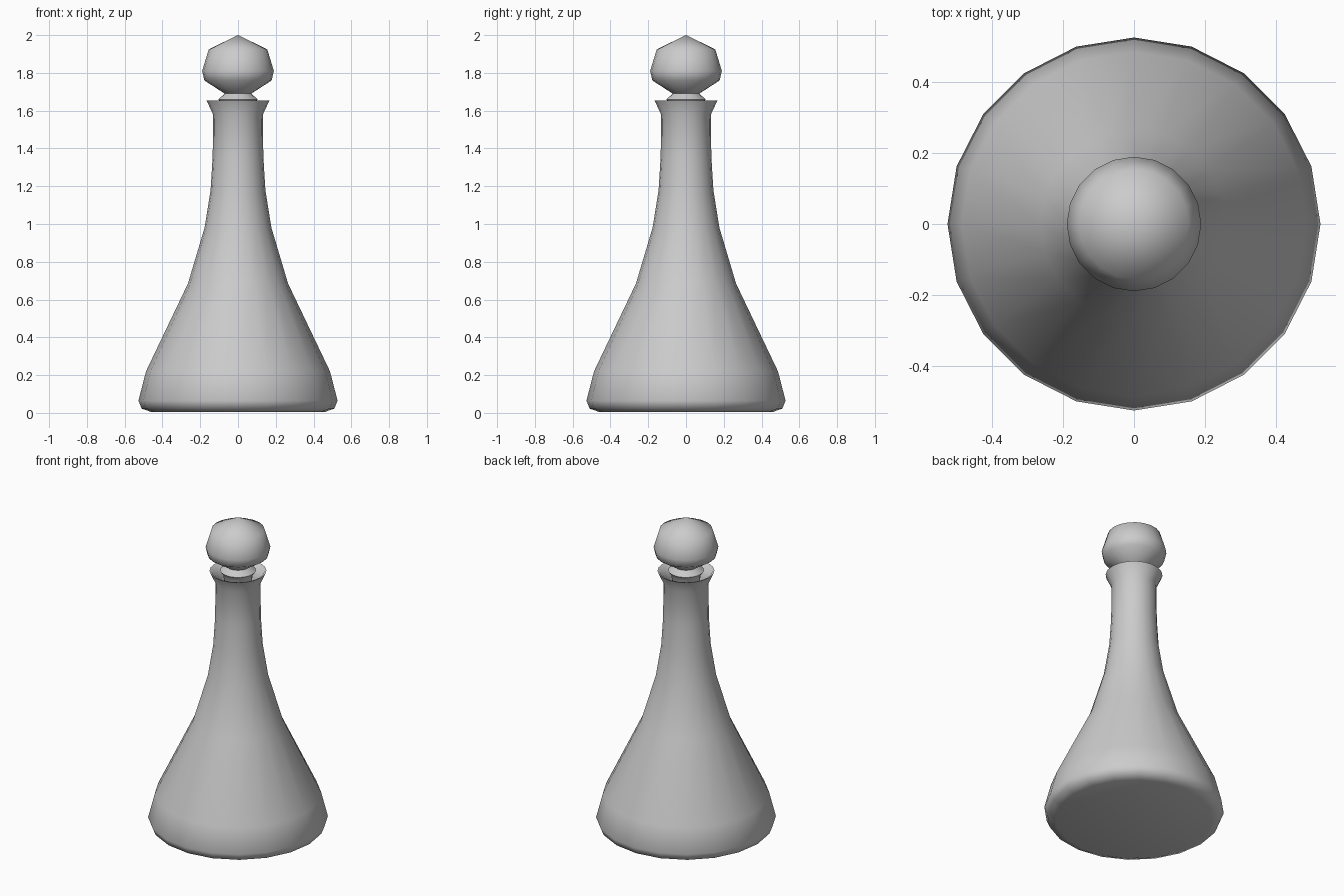
import bpy, bmesh, math

if "Cube" in bpy.data.objects:
    bpy.data.objects.remove(bpy.data.objects["Cube"])

SIDES = 20


def lathe(name, profile, angle):
    """Spin an (r, z) profile around z; points with r = 0 become poles."""
    bm = bmesh.new()
    rings = []
    for r, z in profile:
        if r == 0:
            rings.append([bm.verts.new((0, 0, z))] * SIDES)
        else:
            rings.append([bm.verts.new((r * math.cos(math.tau * i / SIDES),
                                        r * math.sin(math.tau * i / SIDES), z))
                          for i in range(SIDES)])
    for low, high in zip(rings, rings[1:]):
        for i in range(SIDES):
            j = (i + 1) % SIDES
            bm.faces.new(list(dict.fromkeys((low[i], low[j], high[j], high[i]))))
    bmesh.ops.recalc_face_normals(bm, faces=bm.faces)
    mesh = bpy.data.meshes.new(name)
    bm.to_mesh(mesh)
    bm.free()
    obj = bpy.data.objects.new(name, mesh)
    bpy.context.collection.objects.link(obj)
    bpy.ops.object.select_all(action='DESELECT')
    bpy.context.view_layer.objects.active = obj
    obj.select_set(True)
    bpy.ops.object.shade_smooth_by_angle(angle=math.radians(angle))
    return obj


# Hollow bottle: outside wall up to the flared lip, then down the inside
lathe("bottle", [
    (0, 0.005), (0.46, 0.005), (0.51, 0.023), (0.527, 0.065), (0.487, 0.22),
    (0.265, 0.685), (0.177, 0.98), (0.145, 1.18), (0.134, 1.36), (0.132, 1.58),
    (0.167, 1.655),
    (0.155, 1.652), (0.115, 1.58), (0.115, 1.36), (0.125, 1.18), (0.157, 0.98),
    (0.245, 0.685), (0.465, 0.22), (0.49, 0.065), (0.44, 0.03), (0, 0.03),
], 50)

# Stopper: plug inside the neck, collar, narrow waist and faceted knob
lathe("stopper", [
    (0, 1.48), (0.075, 1.48), (0.085, 1.63), (0.105, 1.66), (0.07, 1.69),
    (0.178, 1.76), (0.19, 1.81), (0.155, 1.925), (0, 2.0),
], 75)
